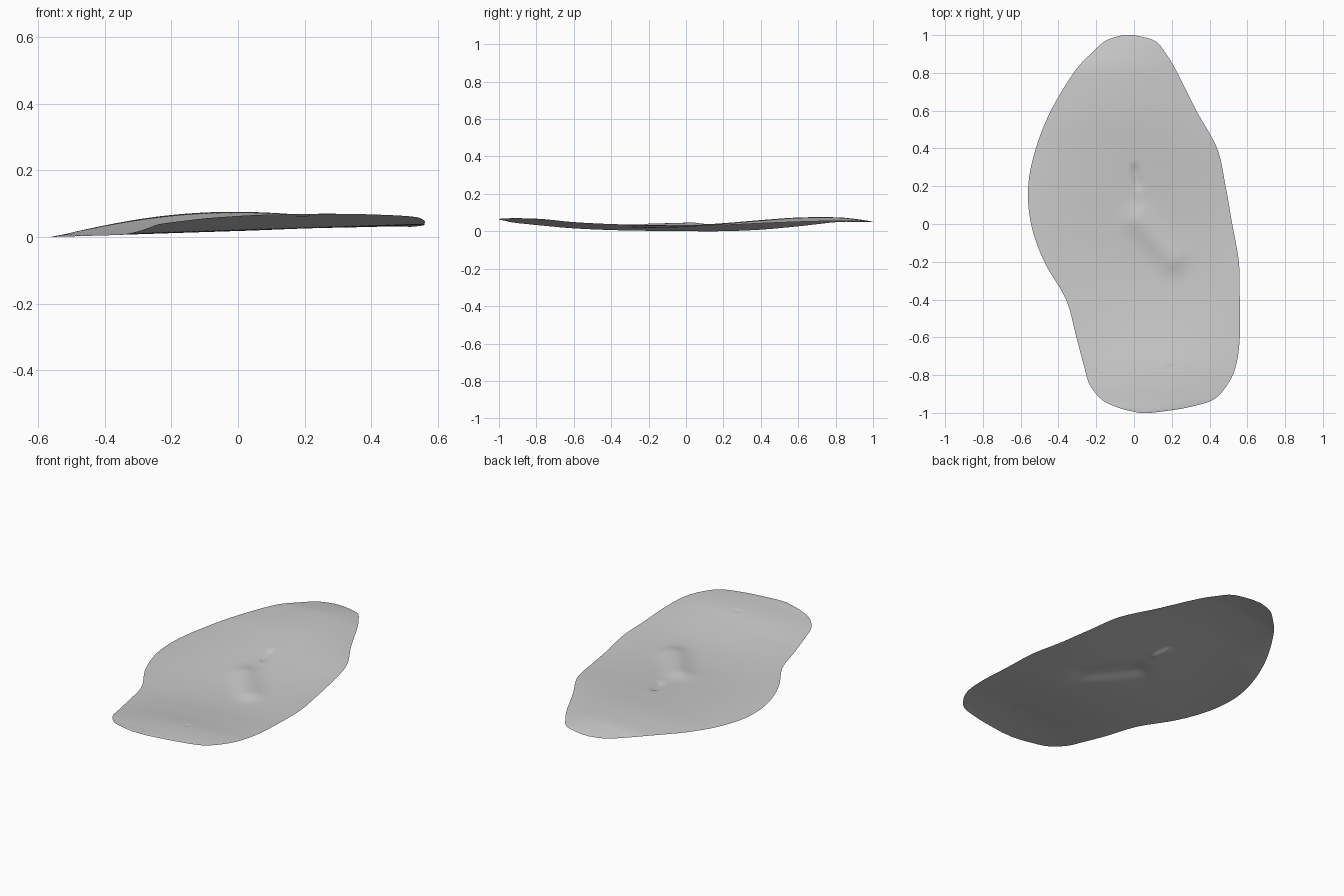
import bpy
import math
from mathutils import Vector

cube = bpy.data.objects.get("Cube")
if cube:
    bpy.data.objects.remove(cube, do_unlink=True)

# Cross-sections from back to front: y, left and right edge x, edge/middle/edge height
SECTIONS = [
    (1, -.06, 0, .05, .05, .05),
    (.97, -.15, .11, .05, .056, .052),
    (.9, -.23, .17, .05, .066, .054),
    (.8, -.32, .23, .048, .074, .055),
    (.6, -.44, .33, .026, .072, .05),
    (.4, -.52, .44, .008, .057, .042),
    (.2, -.56, .485, 0, .04, .033),
    (0, -.545, .52, 0, .026, .03),
    (-.2, -.475, .555, .002, .019, .034),
    (-.4, -.36, .56, .006, .024, .038),
    (-.6, -.305, .56, .015, .042, .048),
    (-.75, -.265, .54, .028, .06, .058),
    (-.85, -.235, .495, .038, .066, .063),
    (-.93, -.17, .42, .047, .067, .066),
    (-.97, -.09, .29, .056, .067, .067),
    (-.99, -.02, .17, .06, .066, .066),
    (-1, .03, .09, .064, .065, .065),
]
STEPS = 10
COLUMNS = 72


def section_at(s):
    """Smoothly blend the cross-sections at fractional index s."""
    last = len(SECTIONS) - 1
    i = min(int(s), last - 1)
    t = s - i
    rows = [SECTIONS[max(0, min(last, i + k))] for k in (-1, 0, 1, 2)]
    return [
        b + t * (c - a) / 2
        + t * t * (a - 2.5 * b + 2 * c - d / 2)
        + t ** 3 * (3 * (b - c) + d - a) / 2
        for a, b, c, d in zip(*rows)
    ]


def crease(x, y, start, end, width):
    """Soft falloff around a line between two points."""
    p, a, b = Vector((x, y)), Vector(start), Vector(end)
    along = b - a
    t = max(0, min(1, (p - a).dot(along) / along.length_squared))
    return math.exp(-((p - a - along * t).length / width) ** 2)


def height(u, x, y, left, middle, right):
    """Arched cross-section plus the surface relief."""
    z = left * (1 - u) * (1 - 2 * u) + middle * 4 * u * (1 - u) + right * u * (2 * u - 1)
    z += .018 * crease(x, y, (.03, .02), (.2, -.18), .07)       # diagonal ridge
    z -= .012 * crease(x, y, (.005, .29), (.02, .21), .018)     # small fold
    z -= .004 * crease(x, y, (.19, -.76), (.2, -.76), .01)      # pock mark
    return z


# Thin curved sheet
verts, faces = [], []
row_count = (len(SECTIONS) - 1) * STEPS + 1
for r in range(row_count):
    y, x_left, x_right, *levels = section_at(r / STEPS)
    for c in range(COLUMNS + 1):
        u = c / COLUMNS
        x = x_left + (x_right - x_left) * u
        verts.append((x, y, height(u, x, y, *levels)))

stride = COLUMNS + 1
for r in range(row_count - 1):
    for c in range(COLUMNS):
        a = r * stride + c
        faces.append((a, a + stride, a + stride + 1, a + 1))

# Rest the sheet on the ground
lowest = min(v[2] for v in verts)
verts = [(x, y, z - lowest) for x, y, z in verts]

mesh = bpy.data.meshes.new("curved_sheet")
mesh.from_pydata(verts, [], faces)
mesh.update()
sheet = bpy.data.objects.new("curved_sheet", mesh)
bpy.context.collection.objects.link(sheet)

# Plain grey material
grey = bpy.data.materials.new("light grey")
grey.use_nodes = True
colour = (.6, .6, .6, 1)
grey.diffuse_color = colour
grey.node_tree.nodes["Principled BSDF"].inputs["Base Color"].default_value = colour
mesh.materials.append(grey)

bpy.context.view_layer.objects.active = sheet
sheet.select_set(True)
bpy.ops.object.shade_smooth()
